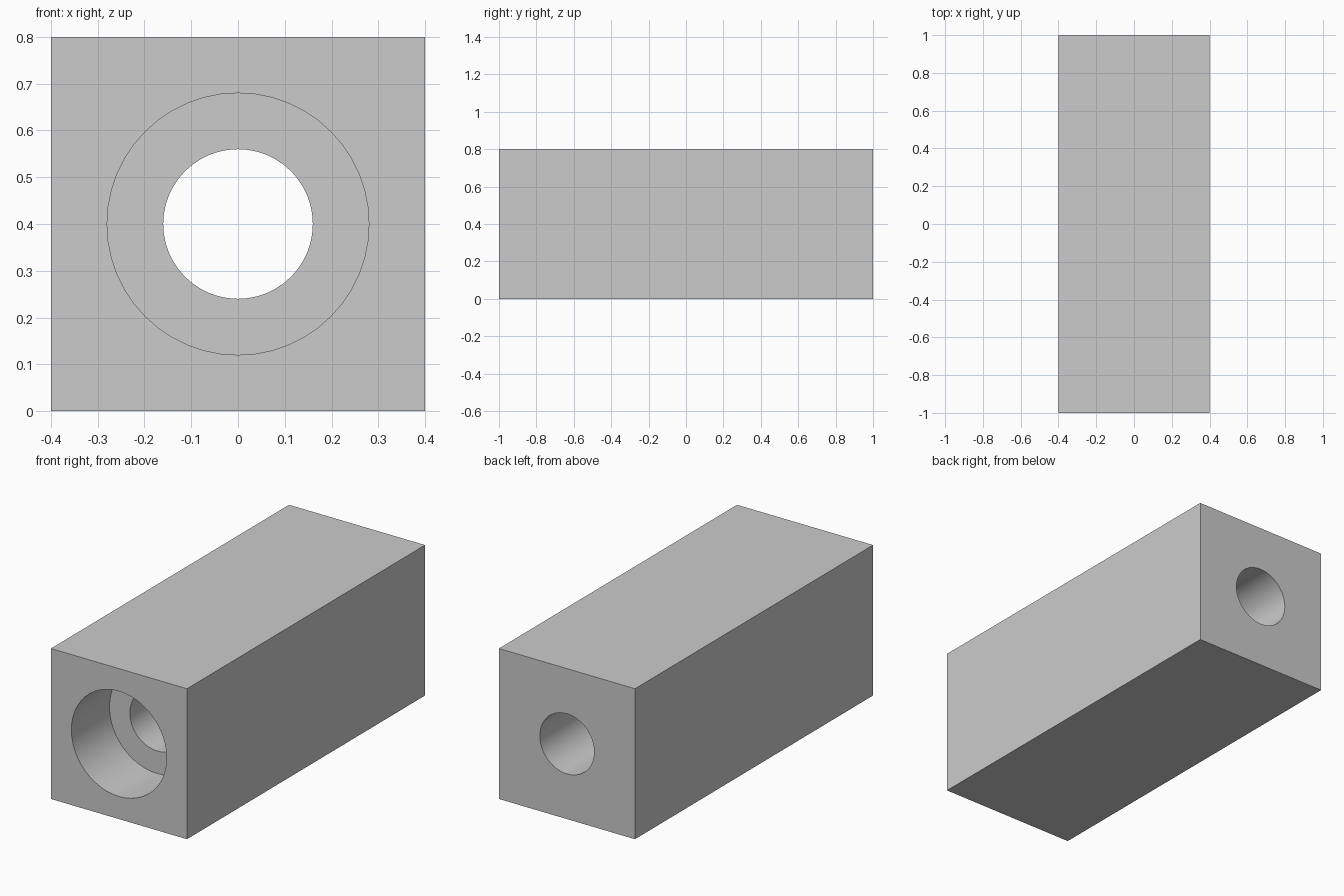
import bpy
from math import radians

if "Cube" in bpy.data.objects:
    bpy.data.objects.remove(bpy.data.objects["Cube"])

WIDTH, LENGTH = 0.8, 2.0
MID_Z = WIDTH / 2


def bore(name, radius, y0, y1):
    """Hidden cylinder along y used to drill the block."""
    bpy.ops.mesh.primitive_cylinder_add(
        vertices=48, radius=radius, depth=y1 - y0,
        location=(0, (y0 + y1) / 2, MID_Z), rotation=(radians(90), 0, 0))
    cutter = bpy.context.object
    cutter.name = name
    cutter.hide_render = True
    return cutter


# Square block
bpy.ops.mesh.primitive_cube_add(size=1, location=(0, 0, MID_Z))
block = bpy.context.object
block.name = "bored_block"
block.scale = (WIDTH, LENGTH, WIDTH)
bpy.ops.object.transform_apply(location=False, rotation=False, scale=True)

# Narrow hole all the way through, wide counterbore at the front
cutters = [bore("through_hole", 0.16, -1.2, 1.2),
           bore("counterbore", 0.28, -1.2, -0.68)]

bpy.ops.object.select_all(action='DESELECT')
block.select_set(True)
bpy.context.view_layer.objects.active = block
for cutter in cutters:
    mod = block.modifiers.new(cutter.name, 'BOOLEAN')
    mod.operation = 'DIFFERENCE'
    mod.solver = 'EXACT'
    mod.object = cutter
    bpy.ops.object.modifier_apply(modifier=mod.name)
    bpy.data.objects.remove(cutter)

# Smooth bore walls, crisp edges
bpy.ops.object.shade_smooth_by_angle(angle=radians(30))
